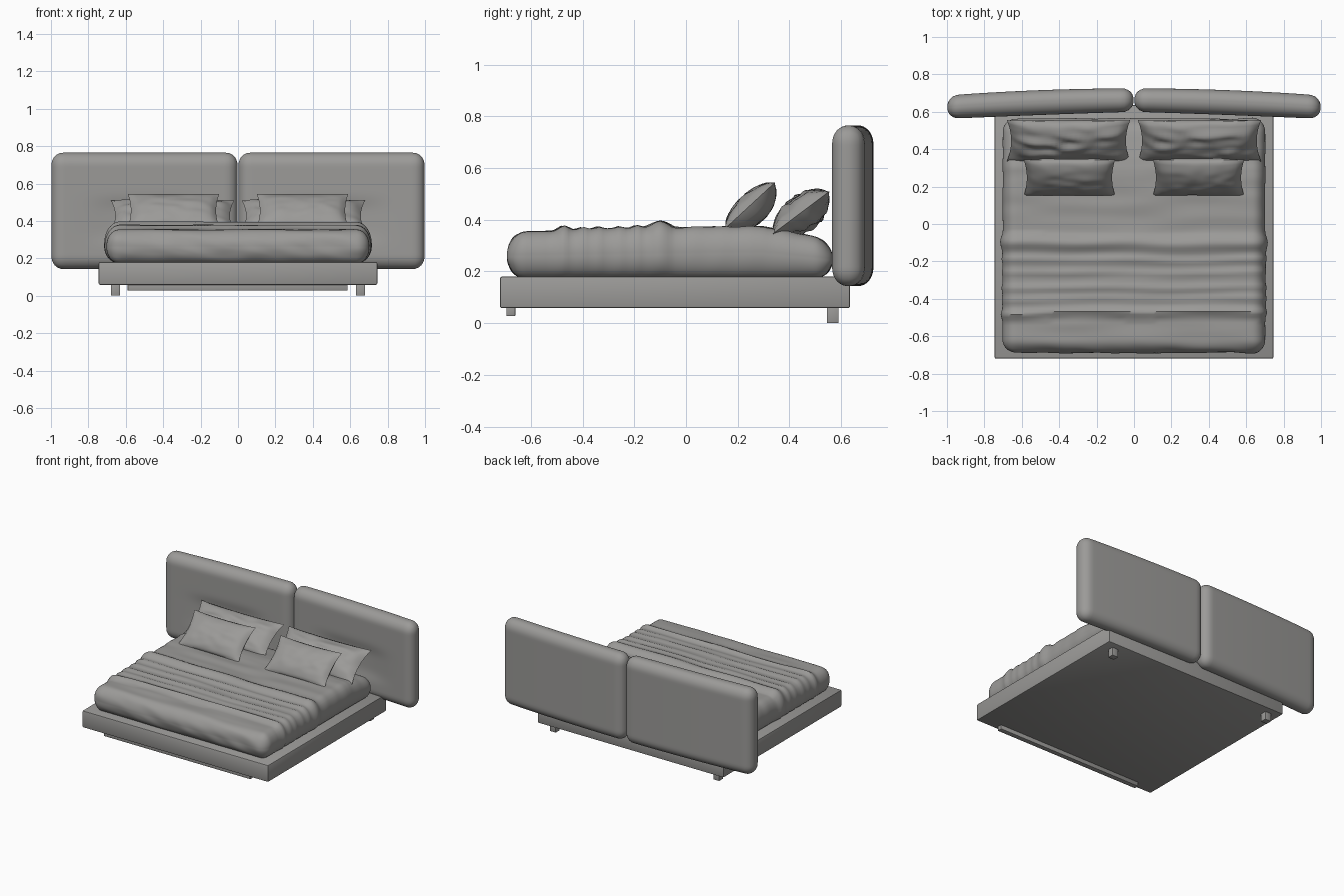
import bpy, bmesh, math
from mathutils import Vector, noise

if "Cube" in bpy.data.objects:
    bpy.data.objects.remove(bpy.data.objects["Cube"], do_unlink=True)

GREY = (0.33, 0.325, 0.315, 1)
mat = bpy.data.materials.new("warm grey")
mat.use_nodes = True
mat.diffuse_color = GREY
mat.node_tree.nodes["Principled BSDF"].inputs["Base Color"].default_value = GREY


def finish(name, bm, angle=50):
    bmesh.ops.recalc_face_normals(bm, faces=bm.faces)
    mesh = bpy.data.meshes.new(name)
    bm.to_mesh(mesh)
    bm.free()
    obj = bpy.data.objects.new(name, mesh)
    bpy.context.collection.objects.link(obj)
    mesh.materials.append(mat)
    bpy.ops.object.select_all(action="DESELECT")
    obj.select_set(True)
    bpy.context.view_layer.objects.active = obj
    bpy.ops.object.shade_smooth_by_angle(angle=math.radians(angle))
    return obj


def soft_box(name, lo, hi, radii, cuts, warp=None):
    """Box with elliptical rounding on every edge, optionally reshaped by warp."""
    lo, hi = Vector(lo), Vector(hi)
    mid, half = (lo + hi) / 2, (hi - lo) / 2
    bm = bmesh.new()
    bmesh.ops.create_cube(bm, size=2)
    bmesh.ops.subdivide_edges(bm, edges=bm.edges[:], cuts=cuts, use_grid_fill=True)
    for v in bm.verts:
        p = Vector([v.co[i] * half[i] for i in range(3)])
        inner = Vector([max(r - h, min(h - r, c)) for c, h, r in zip(p, half, radii)])
        d = Vector([(p[i] - inner[i]) / radii[i] for i in range(3)]).normalized()
        p = mid + inner + Vector([d[i] * radii[i] for i in range(3)])
        v.co = warp(p, d) if warp else p
    return finish(name, bm)


def box(name, lo, hi, bevel):
    lo, hi = Vector(lo), Vector(hi)
    bm = bmesh.new()
    bmesh.ops.create_cube(bm, size=1)
    for v in bm.verts:
        v.co = (lo + hi) / 2 + v.co * (hi - lo)
    bmesh.ops.bevel(bm, geom=bm.edges[:], offset=bevel, segments=2, profile=0.5, affect="EDGES")
    return finish(name, bm, 35)


# bed base, rear feet and front support rail
box("bed_base", (-0.745, -0.72, 0.058), (0.745, 0.635, 0.18), 0.008)
for side, s in (("left", 1), ("right", -1)):
    box(side + "_rear_foot", (s * 0.655 - 0.024, 0.545, 0), (s * 0.655 + 0.024, 0.59, 0.07), 0.002)
box("front_rail", (-0.59, -0.695, 0.028), (0.585, -0.66, 0.07), 0.002)

# mattress with bedding: throw blanket ridges across the width
RIDGES = [(-0.47, 0.016, 0.018), (-0.40, 0.006, 0.014), (-0.34, 0.009, 0.018),
          (-0.26, 0.007, 0.014), (-0.19, 0.010, 0.018), (-0.10, 0.021, 0.038)]


def bedding(p, d):
    x, y, z = p
    wobble = 0.018 * noise.noise(Vector((x * 2.5, y * 3, 5)))
    lift = sum(h * math.exp(-((y + wobble - c) / w) ** 2) for c, h, w in RIDGES)
    if -0.51 < y + wobble < -0.06:
        lift += 0.004
    lift += 0.005 * noise.noise(Vector((x * 3, y * 14, z * 6)))
    up = max(0, d.z)
    z += up * lift
    x += d.x * lift * 0.5
    y += d.y * 0.008 * noise.noise(Vector((x * 7, z * 9, x * 3 + z * 12)))
    # slope: low at the foot, full in the middle, sinking under the pillows
    rise = 0.022 * min(1, max(0, (y + 0.65) / 0.8))
    sink = 0.05 * max(0, min(1, (y - 0.3) / 0.25))
    z += (rise - sink) * (z - 0.175) / 0.18
    return Vector((x, y, z))


soft_box("mattress", (-0.702, -0.69, 0.172), (0.702, 0.565, 0.352), (0.07, 0.07, 0.085), 84, bedding)


# two curved, upholstered headboard panels
def curve_panel(p, d):
    x, y, z = p
    t = abs(x)
    y -= 0.038 * t * t
    # taper of the front face towards the outer end, shallow dent behind the pillows
    if d.y < 0:
        y -= 0.03 * t * (1 - t) * -d.y
        dent = math.exp(-((t - 0.5) / 0.26) ** 4 - ((z - 0.4) / 0.11) ** 4)
        y += 0.014 * dent * -d.y
    return Vector((x, y, z))


soft_box("headboard_left", (0.002, 0.6, 0.143), (0.998, 0.725, 0.765), (0.06, 0.06, 0.07), 40, curve_panel)
soft_box("headboard_right", (-0.998, 0.6, 0.143), (-0.002, 0.725, 0.765), (0.06, 0.06, 0.07), 40, curve_panel)


# pinched-corner pillows leaning between a bottom and a top edge
def pillow(name, cx, width, bottom, top, front, rear, seed, crease):
    low, high = Vector((cx, *bottom)), Vector((cx, *top))
    mid, up = (low + high) / 2, (high - low) / 2
    out = Vector((0, -up.z, up.y)).normalized()
    bm = bmesh.new()
    bmesh.ops.create_cube(bm, size=2)
    bmesh.ops.subdivide_edges(bm, edges=bm.edges[:], cuts=23, use_grid_fill=True)
    # keep only the two broad faces, which meet at the seam
    bmesh.ops.delete(bm, geom=[f for f in bm.faces if abs(f.normal.z) < 0.5], context="FACES")
    for v in bm.verts:
        u, w, s = v.co
        puff = ((1 - u ** 4) * (1 - w * w)) ** 0.6
        fold = crease * noise.noise(Vector((u * 3 + seed, w * 3, s)))
        depth = (front if s > 0 else -rear) * puff + fold * puff
        px = u * width / 2 * (1 - 0.07 * (1 - w * w))
        pw = w * (1 - 0.06 * (1 - u * u))
        v.co = mid + Vector((px, 0, 0)) + up * pw + out * depth
    bmesh.ops.remove_doubles(bm, verts=bm.verts[:], dist=0.0005)
    return finish(name, bm, 60)


for side, s in (("left", 1), ("right", -1)):
    pillow(side + "_back_pillow", s * 0.35, 0.66, (0.335, 0.345), (0.555, 0.51), 0.06, 0.07, s, 0.02)
    pillow(side + "_front_pillow", s * 0.345, 0.49, (0.15, 0.365), (0.345, 0.545), 0.045, 0.075, s * 4, 0.006)
